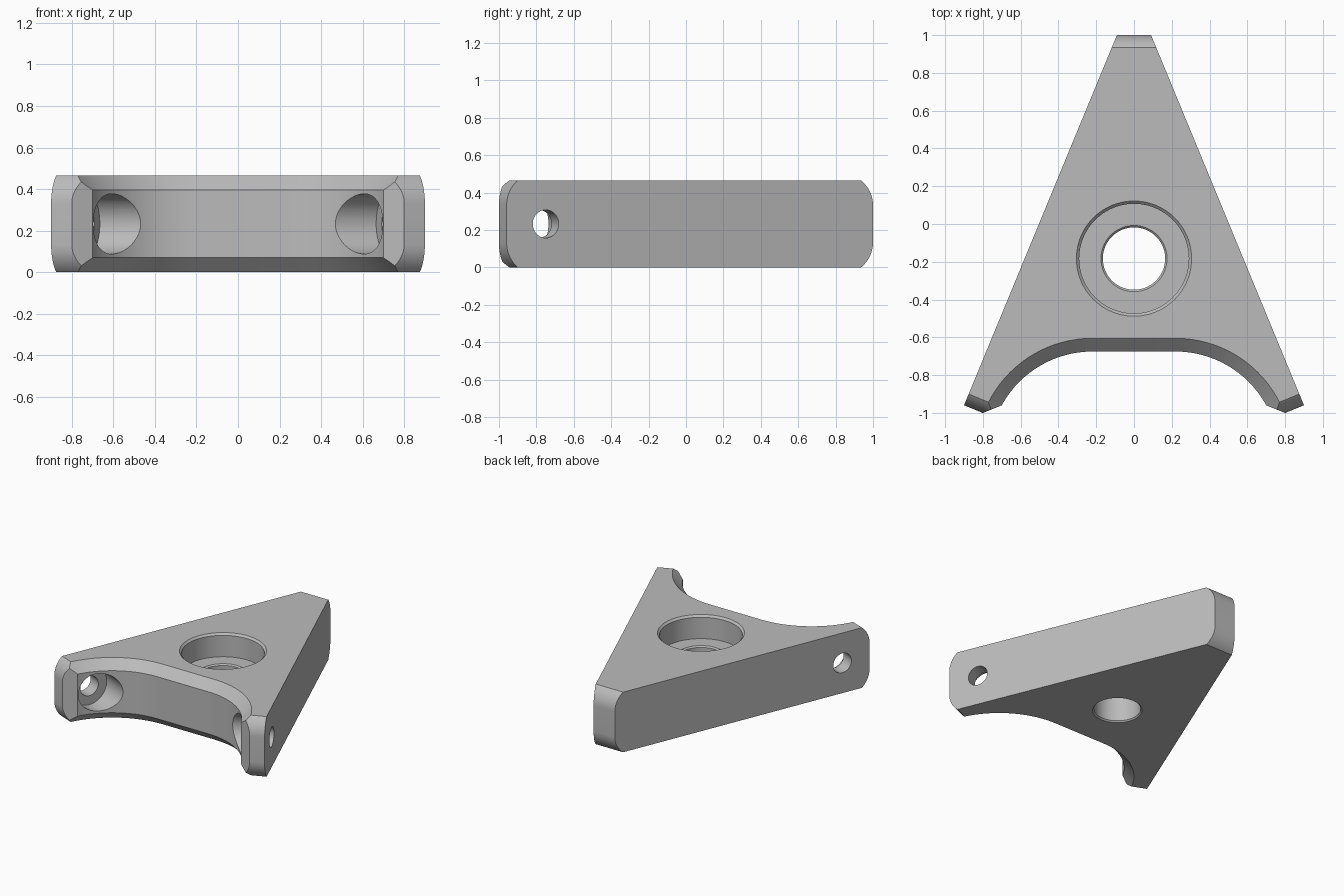
import bpy, bmesh
from math import sin, cos, pi, radians
from mathutils import Vector

cube = bpy.data.objects.get("Cube")
if cube:
    bpy.data.objects.remove(cube, do_unlink=True)

HEIGHT = 0.465
MID = HEIGHT / 2
SIDE = Vector((0.382, -0.924, 0))     # along the slanted side, towards the foot
OUT = Vector((0.924, 0.382, 0))       # square to the slanted side
UP = Vector((0, 0, 1))


def flip(v, s):
    return Vector((v.x * s, v.y, v.z))


def loft(name, rings):
    """Closed solid through equal-length rings, with flat end caps."""
    bm = bmesh.new()
    loops = [[bm.verts.new(p) for p in ring] for ring in rings]
    for a, b in zip(loops, loops[1:]):
        for i in range(len(a)):
            j = (i + 1) % len(a)
            bm.faces.new((a[i], a[j], b[j], b[i]))
    bm.faces.new(loops[0])
    bm.faces.new(loops[-1])
    bmesh.ops.recalc_face_normals(bm, faces=bm.faces)
    mesh = bpy.data.meshes.new(name)
    bm.to_mesh(mesh)
    bm.free()
    obj = bpy.data.objects.new(name, mesh)
    bpy.context.collection.objects.link(obj)
    return obj


def lathe(name, profile, origin, axis, steps=64):
    """Turned solid from (radius, distance along axis) pairs."""
    u = axis.orthogonal().normalized()
    v = axis.cross(u)
    angles = [2 * pi * i / steps for i in range(steps)]
    return loft(name, [[origin + axis * d + (u * cos(a) + v * sin(a)) * r
                        for a in angles] for r, d in profile])


def end_cutter(name, point, outward, across, half_width):
    """Trims an end to a flat face that rolls over at the top and bottom."""
    radius, flat = 0.173, 0.098
    curve = []
    for i in range(13):
        a = radians(58 * i / 12)
        curve.append((radius * (cos(a) - 1), flat + radius * sin(a)))
    outline = [(s, MID - h) for s, h in reversed(curve)]
    outline += [(s, MID + h) for s, h in curve]
    outline += [(0.2, 0.55), (0.2, -0.1)]
    return loft(name, [[point + outward * s + UP * z + across * w for s, z in outline]
                       for w in (-half_width, half_width)])


def arch_ring(offset, z, steps=24):
    """Outline of the front arch, grown by an offset."""
    r = 0.547 + offset
    right = [Vector((0.22 + r * cos(a), -1.222 + r * sin(a), z))
             for a in (pi / 2 * i / steps for i in range(steps + 1))]
    right.insert(0, Vector((0.22 + r, -1.6, z)))
    return right + [flip(p, -1) for p in reversed(right)]


# Plate blank, a little long at its three ends
half = [(0.07, 1.05), (0.919, -1.006), (0.846, -1.019), (0.70, -0.96)]
outline = half + [(-x, y) for x, y in reversed(half)]
body = loft("bracket_body", [[Vector((x, y, z)) for x, y in outline]
                             for z in (0, HEIGHT)])

# Front arch with chamfered rims
cutters = [loft("arch_cutter", [arch_ring(0.08, -0.01), arch_ring(0, 0.07),
                                arch_ring(0, HEIGHT - 0.07),
                                arch_ring(0.08, HEIGHT + 0.01)])]

# Stepped centre bore with small chamfers
floor = HEIGHT - 0.18
cutters.append(lathe("bore_cutter", [
    (0.185, -0.01), (0.165, 0.01), (0.165, floor - 0.01), (0.175, floor),
    (0.29, floor), (0.29, HEIGHT - 0.015), (0.315, HEIGHT + 0.01)],
    Vector((0, -0.183, 0)), UP, 96))

# Rounded back end
cutters.append(end_cutter("back_end_cutter", Vector((0, 1, 0)),
                          Vector((0, 1, 0)), Vector((1, 0, 0)), 0.3))

# Rounded feet and their stepped bolt holes
for side, s in (("left", 1), ("right", -1)):
    cutters.append(end_cutter(side + "_foot_cutter", flip(Vector((0.85, -0.98, 0)), s),
                              flip(SIDE, s), flip(OUT, s), 0.15))
    cutters.append(lathe(side + "_bolt_cutter", [
        (0.075, -0.05), (0.075, 0.1), (0.145, 0.1), (0.145, 0.5)],
        flip(Vector((0.813, -0.75, MID)), s), flip(-OUT, s)))

# Cut the body and drop the cutters
bpy.context.view_layer.objects.active = body
body.select_set(True)
for cutter in cutters:
    cutter.hide_render = True
    mod = body.modifiers.new(cutter.name, "BOOLEAN")
    mod.operation = "DIFFERENCE"
    mod.solver = "EXACT"
    mod.object = cutter
    bpy.ops.object.modifier_apply(modifier=mod.name)
    bpy.data.objects.remove(cutter, do_unlink=True)

# Plain grey finish
grey = bpy.data.materials.new("plain_grey")
grey.use_nodes = True
colour = (0.5, 0.5, 0.5, 1)
grey.diffuse_color = colour
grey.node_tree.nodes["Principled BSDF"].inputs["Base Color"].default_value = colour
body.data.materials.clear()
body.data.materials.append(grey)
bpy.ops.object.shade_smooth_by_angle(angle=radians(20))
